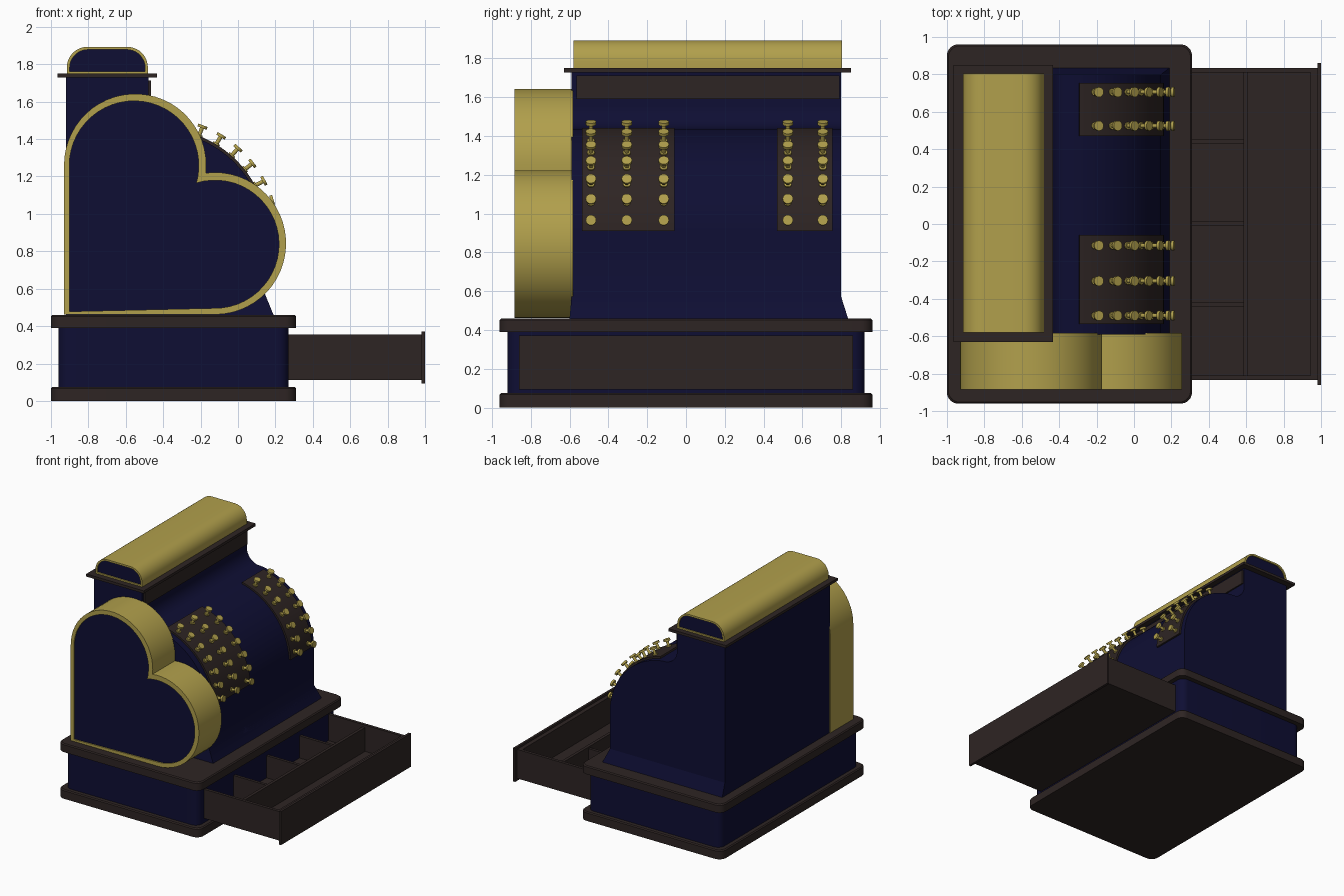
import bpy, bmesh, math
from math import cos, sin, radians
from mathutils import Matrix, Vector

if "Cube" in bpy.data.objects:
    bpy.data.objects.remove(bpy.data.objects["Cube"])


def mat(name, c):
    m = bpy.data.materials.new(name)
    m.diffuse_color = (*c, 1)
    m.use_nodes = True
    m.node_tree.nodes["Principled BSDF"].inputs["Base Color"].default_value = m.diffuse_color
    return m


NAVY = mat("navy", (0.0045, 0.0045, 0.034))
GOLD = mat("gold", (0.44, 0.35, 0.072))
BROWN = mat("dark_brown", (0.027, 0.018, 0.017))


def finish(bm, name, m, smooth=None):
    bmesh.ops.recalc_face_normals(bm, faces=bm.faces)
    me = bpy.data.meshes.new(name)
    bm.to_mesh(me)
    bm.free()
    ob = bpy.data.objects.new(name, me)
    bpy.context.collection.objects.link(ob)
    me.materials.append(m)
    if smooth:
        bpy.ops.object.select_all(action='DESELECT')
        ob.select_set(True)
        bpy.context.view_layer.objects.active = ob
        bpy.ops.object.shade_smooth_by_angle(angle=radians(smooth))
    return ob


def arc(cx, cz, r, a0, a1, n=24):
    return [(cx + r * cos(radians(a0 + (a1 - a0) * i / n)),
             cz + r * sin(radians(a0 + (a1 - a0) * i / n))) for i in range(n + 1)]


def box(name, x, y, z, m):
    bm = bmesh.new()
    bmesh.ops.create_cube(bm, size=1)
    for v in bm.verts:
        v.co = Vector((a + (b - a) * (c + 0.5) for (a, b), c in zip((x, y, z), v.co)))
    return finish(bm, name, m)


def extrude_y(name, pts, y0, y1, m, smooth=30):
    """Extrude an x-z outline from y0 to y1."""
    bm = bmesh.new()
    f = bm.faces.new([bm.verts.new((x, y0, z)) for x, z in pts])
    r = bmesh.ops.extrude_face_region(bm, geom=[f])
    for v in r['geom']:
        if isinstance(v, bmesh.types.BMVert):
            v.co.y = y1
    return finish(bm, name, m, smooth)


def slab(name, x, y, z, rad, m, bevel=0):
    """Box with rounded vertical corners and optional softened rims."""
    pts = []
    for cx, cy, a in ((x[1] - rad, y[1] - rad, 0), (x[0] + rad, y[1] - rad, 90),
                      (x[0] + rad, y[0] + rad, 180), (x[1] - rad, y[0] + rad, 270)):
        pts += arc(cx, cy, rad, a, a + 90, 8)
    rings = [(0, z[0]), (0, z[1] - bevel), (bevel, z[1])] if bevel else [(0, z[0]), (0, z[1])]
    mx, my = sum(x) / 2, sum(y) / 2
    bm = bmesh.new()
    loops = [[bm.verts.new((mx + (px - mx) * (1 - 2 * b / (x[1] - x[0])),
                            my + (py - my) * (1 - 2 * b / (y[1] - y[0])), h))
              for px, py in pts] for b, h in rings]
    n = len(pts)
    for lo, hi in zip(loops, loops[1:]):
        for i in range(n):
            bm.faces.new((lo[i], lo[(i + 1) % n], hi[(i + 1) % n], hi[i]))
    bm.faces.new(loops[0])
    bm.faces.new(loops[-1])
    return finish(bm, name, m, 30)


def rimmed(name, outer, inner, y0, y1, depth):
    """Gold drum with a navy recessed panel at each end; both outlines share a point count."""
    bm = bmesh.new()
    n = len(outer)
    ring = lambda pts, y: [bm.verts.new((px, y, pz)) for px, pz in pts]
    loops = [ring(inner, y0 + depth), ring(inner, y0), ring(outer, y0),
             ring(outer, y1), ring(inner, y1), ring(inner, y1 - depth)]
    for lo, hi in zip(loops, loops[1:]):
        for i in range(n):
            bm.faces.new((lo[i], lo[(i + 1) % n], hi[(i + 1) % n], hi[i]))
    for lp in (loops[0], loops[-1]):
        bm.faces.new(lp).material_index = 1
    finish(bm, name, GOLD, 30).data.materials.append(NAVY)


# Base
slab("base_bottom_plate", (-1, 0.31), (-0.96, 0.96), (0, 0.075), 0.06, BROWN, 0.008)
slab("base_body", (-0.96, 0.27), (-0.92, 0.92), (0.075, 0.39), 0.06, NAVY)
slab("base_top_plate", (-1, 0.31), (-0.96, 0.96), (0.39, 0.46), 0.06, BROWN, 0.008)

# Open drawer
box("drawer_floor", (0.26, 0.985), (-0.835, 0.835), (0.112, 0.135), BROWN)
box("drawer_front", (0.98, 1.0), (-0.86, 0.86), (0.092, 0.372), BROWN)
box("drawer_inner_front", (0.945, 0.985), (-0.835, 0.835), (0.112, 0.355), BROWN)
for s, side in ((-1, "left"), (1, "right")):
    box("drawer_wall_" + side, (0.26, 0.95), sorted((s * 0.81, s * 0.835)), (0.112, 0.355), BROWN)
box("drawer_long_divider", (0.585, 0.61), (-0.815, 0.815), (0.13, 0.335), BROWN)
for i, y in enumerate((-0.43, 0.005, 0.44)):
    box(f"drawer_cross_divider_{i}", (0.26, 0.59), (y - 0.012, y + 0.012), (0.13, 0.32), BROWN)

# Cabinet: tall back column flowing into the rounded key slope
CX, CZ, R = -0.415, 0.88, 0.56
body = [(-0.92, 0.46), (-0.92, 1.735), (-0.478, 1.735)]
body += arc(-0.358, 1.555, 0.12, 180, 262, 8)
body += arc(CX, CZ, R, 83, 0, 28)
body += [(0.145, 0.57), (0.19, 0.46)]
extrude_y("cabinet", body, -0.59, 0.80, NAVY)

# Flared skirt at the cabinet foot
bm = bmesh.new()
lo = [bm.verts.new(p) for p in ((-0.92, -0.6, 0.46), (0.19, -0.6, 0.46), (0.19, 0.835, 0.46), (-0.92, 0.835, 0.46))]
hi = [bm.verts.new(p) for p in ((-0.92, -0.59, 0.57), (0.145, -0.59, 0.57), (0.145, 0.80, 0.57), (-0.92, 0.80, 0.57))]
for i in range(4):
    j = (i + 1) % 4
    bm.faces.new((lo[i], lo[j], hi[j], hi[i]))
bm.faces.new(lo)
bm.faces.new(hi)
finish(bm, "cabinet_skirt", NAVY)

# Column trim and cornice
box("display_panel", (-0.48, -0.466), (-0.565, 0.79), (1.59, 1.712), BROWN)
box("cornice", (-0.965, -0.432), (-0.63, 0.85), (1.728, 1.75), BROWN)


# Rounded gold lid
def lid(x0, x1, z0, z1, r):
    return ([(x0, z0), (x1, z0)] + arc(x1 - r, z1 - r, r, 0, 90, 10)
            + arc(x0 + r, z1 - r, r, 90, 180, 10))


rimmed("top_lid", lid(-0.915, -0.482, 1.75, 1.893, 0.11),
       lid(-0.9, -0.497, 1.762, 1.878, 0.097), -0.58, 0.805, 0.01)


# Heart-shaped side drum
def heart(x0, z0, z1, c1, r1, c2, r2):
    d = Vector(c2) - Vector(c1)
    L = d.length
    a = (r1 * r1 - r2 * r2 + L * L) / (2 * L)
    h = math.sqrt(r1 * r1 - a * a)
    u = d / L
    cusp = Vector(c1) + u * a + Vector((-u.y, u.x)) * h
    a1 = math.degrees(math.atan2(cusp.y - c1[1], cusp.x - c1[0]))
    a2 = math.degrees(math.atan2(cusp.y - c2[1], cusp.x - c2[0]))
    return ([(x0, z0)] + arc(*c1, r1, 180, a1, 28)
            + arc(*c2, r2, a2, -90, 28)[1:])


rimmed("heart_drum", heart(-0.93, 0.462, 0, (-0.55, 1.262), 0.38, (-0.123, 0.842), 0.38),
       heart(-0.902, 0.478, 0, (-0.556, 1.258), 0.346, (-0.123, 0.838), 0.342),
       -0.885, -0.583, 0.01)

# Curved key plates and keys
key_slope = arc(CX, CZ, R + 0.015, 3, 77.5, 28) + arc(CX, CZ, R - 0.02, 77.5, 3, 28)
extrude_y("key_plate_wide", key_slope, -0.535, -0.06, BROWN)
extrude_y("key_plate_narrow", key_slope, 0.47, 0.755, BROWN)

for col, y in enumerate((-0.49, -0.305, -0.115, 0.525, 0.705)):
    bm = bmesh.new()
    for row in range(7):
        ang = radians(7.8 + 10.2 * row)
        for r0, r1, rad in ((0.565, 0.583, 0.02), (0.57, 0.625, 0.011), (0.62, 0.636, 0.027)):
            mid = (r0 + r1) / 2
            M = (Matrix.Translation((CX + mid * cos(ang), y, CZ + mid * sin(ang)))
                 @ Matrix.Rotation(math.pi / 2 - ang, 4, 'Y'))
            bmesh.ops.create_cone(bm, cap_ends=True, segments=14, radius1=rad,
                                  radius2=rad, depth=r1 - r0, matrix=M)
    finish(bm, f"keys_column_{col}", GOLD, 40)
